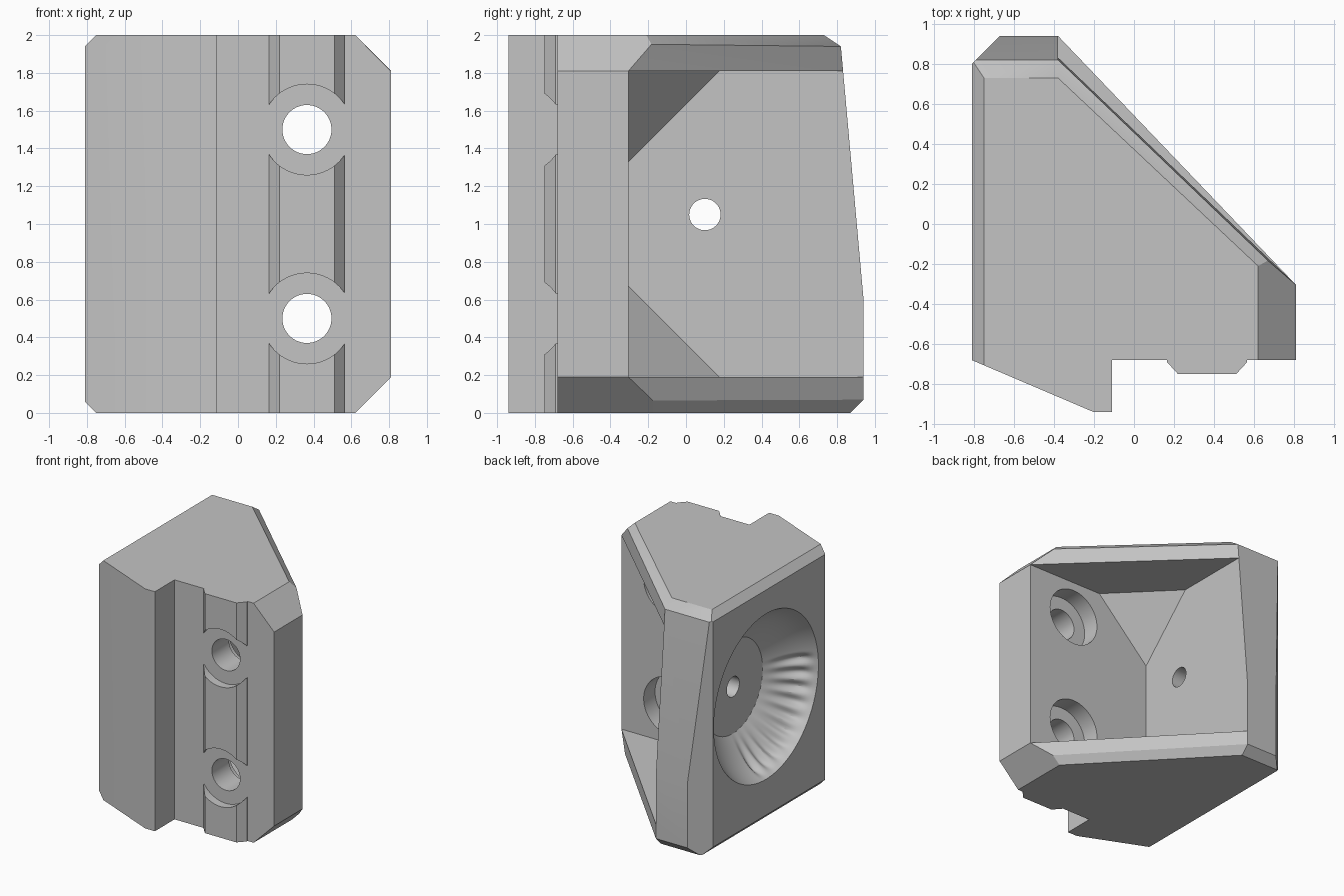
import bpy
import bmesh
from math import sin, cos, pi, radians
from mathutils import Matrix, Vector

cube = bpy.data.objects.get("Cube")
if cube:
    bpy.data.objects.remove(cube, do_unlink=True)

grey = bpy.data.materials.new("plain_grey")
grey.use_nodes = True
grey.diffuse_color = (0.55, 0.55, 0.55, 1)
grey.node_tree.nodes["Principled BSDF"].inputs["Base Color"].default_value = grey.diffuse_color


def finish(bm, name):
    bmesh.ops.recalc_face_normals(bm, faces=bm.faces[:])
    mesh = bpy.data.meshes.new(name)
    bm.to_mesh(mesh)
    bm.free()
    mesh.materials.append(grey)
    obj = bpy.data.objects.new(name, mesh)
    bpy.context.collection.objects.link(obj)
    return obj


def prism(outline, z0, z1):
    bm = bmesh.new()
    face = bm.faces.new([bm.verts.new((x, y, z0)) for x, y in outline])
    top = bmesh.ops.extrude_face_region(bm, geom=[face])["geom"]
    bmesh.ops.translate(bm, vec=(0, 0, z1 - z0),
                        verts=[v for v in top if isinstance(v, bmesh.types.BMVert)])
    bmesh.ops.recalc_face_normals(bm, faces=bm.faces[:])
    return bm


def slice_off(bm, a, b, c, keep):
    """Cut along the plane a-b-c, keep the side holding the point keep."""
    a, b, c, keep = map(Vector, (a, b, c, keep))
    n = (b - a).cross(c - a).normalized()
    if n.dot(keep - a) > 0:
        n = -n
    bmesh.ops.bisect_plane(bm, geom=bm.verts[:] + bm.edges[:] + bm.faces[:], dist=1e-5,
                           plane_co=a, plane_no=n, clear_outer=True)
    bmesh.ops.holes_fill(bm, edges=[e for e in bm.edges if e.is_boundary], sides=0)


def rod(name, axis, centre, r, length):
    bm = bmesh.new()
    turn = Matrix.Rotation(pi / 2, 4, "Y" if axis == "x" else "X")
    bmesh.ops.create_cone(bm, cap_ends=True, segments=64, radius1=r, radius2=r, depth=length,
                          matrix=Matrix.Translation(centre) @ turn)
    return finish(bm, name)


def carve(obj, cutter):
    cutter.hide_render = True
    mod = obj.modifiers.new("cut", "BOOLEAN")
    mod.operation, mod.solver, mod.object = "DIFFERENCE", "EXACT", cutter
    bpy.context.view_layer.objects.active = obj
    bpy.ops.object.modifier_apply(modifier=mod.name)
    bpy.data.objects.remove(cutter, do_unlink=True)


# Body: plan outline with the front ridge, then sloped and bevelled faces
LEFT, RIGHT, WALL, SHELF = -0.81, 0.81, -0.38, -0.305
bm = prism([(LEFT, -0.68), (-0.2, -0.94), (-0.11, -0.94), (-0.11, -0.68), (RIGHT, -0.68),
            (RIGHT, SHELF), (WALL, 0.94), (-0.67, 0.94), (LEFT, 0.8)], 0, 2)
core = (-0.2, -0.2, 1)
low, high = (WALL, 0.94, 0.6), (WALL, 0.82, 1.94)
slice_off(bm, low, high, (-0.6, 0.94, 0.6), core)                  # leaning back
slice_off(bm, low, high, (RIGHT, SHELF, 1.81), core)               # leaning diagonal
for z, d in ((0, 1), (2, -1)):                                     # side bevels
    slice_off(bm, (RIGHT, 0, z + d * 0.19), (RIGHT, 1, z + d * 0.19), (0.62, 0, z), core)
    slice_off(bm, (LEFT, 0, z + d * 0.06), (LEFT, 1, z + d * 0.06), (-0.75, 0, z), core)
top, bottom = (WALL, 0.73, 2), (WALL, 0.87, 0)
slice_off(bm, top, high, (-0.6, 0.73, 2), core)                    # top rear bevels
slice_off(bm, top, high, (0.62, -0.21, 2), core)
rear = (WALL, 0.94, 0.07)
slice_off(bm, bottom, rear, (-0.6, 0.87, 0), core)                 # bottom rear bevels
slice_off(bm, bottom, rear, (0.69, -0.175, 0.07), core)
body = finish(bm, "bracket_body")

# Pocket between the end plates, with corner gussets left standing
bm = prism([(WALL, SHELF), (1.2, SHELF), (1.2, 1.3), (WALL, 1.3)], 0.19, 1.81)
for z, d in ((0.19, 1), (1.81, -1)):
    slice_off(bm, (WALL, SHELF, z + d * 0.48), (WALL + 0.48, SHELF, z),
              (WALL, SHELF + 0.48, z), (0.5, 0.5, 1))
carve(body, finish(bm, "pocket_cutter"))

# Round bowl on the side, with a row of notches along part of its wall
SEG, ROWS, DEPTH, PITCH = 288, 12, 0.305, 10.5
bm = bmesh.new()
rings = []
for row in range(-1, ROWS + 1):
    u = max(row, 0) / ROWS
    ring = []
    for k in range(SEG):
        deg = 360 * k / SEG
        r = 0.69 - 0.30 * u + 0.04 * sin(pi * u)
        if 170 < deg < 170 + 10 * PITCH:
            r += 0.04 * sin(pi * (deg - 170) / PITCH) ** 2 * sin(pi * u) ** 2
        x = LEFT + (DEPTH * u if row >= 0 else -0.1)
        ring.append(bm.verts.new((x, 0.1 + r * cos(radians(deg)), 1.05 + r * sin(radians(deg)))))
    rings.append(ring)
for a, b in zip(rings, rings[1:]):
    for k in range(SEG):
        j = (k + 1) % SEG
        bm.faces.new((a[k], a[j], b[j], b[k]))
bm.faces.new(rings[0])
bm.faces.new(rings[-1])
carve(body, finish(bm, "bowl_cutter"))
carve(body, rod("pin_cutter", "x", (-0.45, 0.1, 1.05), 0.083, 0.4))

# Rail on the front face, interrupted around each bolt hole
BOLT_X = 0.365
bm = prism([(0.165, -0.66), (0.165, -0.69), (0.22, -0.75), (0.51, -0.75),
            (0.565, -0.69), (0.565, -0.66)], 0, 2)
rail = finish(bm, "front_rail")
for z in (0.5, 1.5):
    carve(rail, rod("rail_gap_cutter", "y", (BOLT_X, -0.7, z), 0.24, 0.4))
    carve(body, rod("bolt_cutter", "y", (BOLT_X, -0.5, z), 0.13, 0.8))
    carve(body, rod("counterbore_cutter", "y", (BOLT_X, -0.305, z), 0.24, 0.3))

for obj in (body, rail):
    bpy.ops.object.select_all(action="DESELECT")
    obj.select_set(True)
    bpy.context.view_layer.objects.active = obj
    bpy.ops.object.shade_smooth_by_angle(angle=radians(30))
